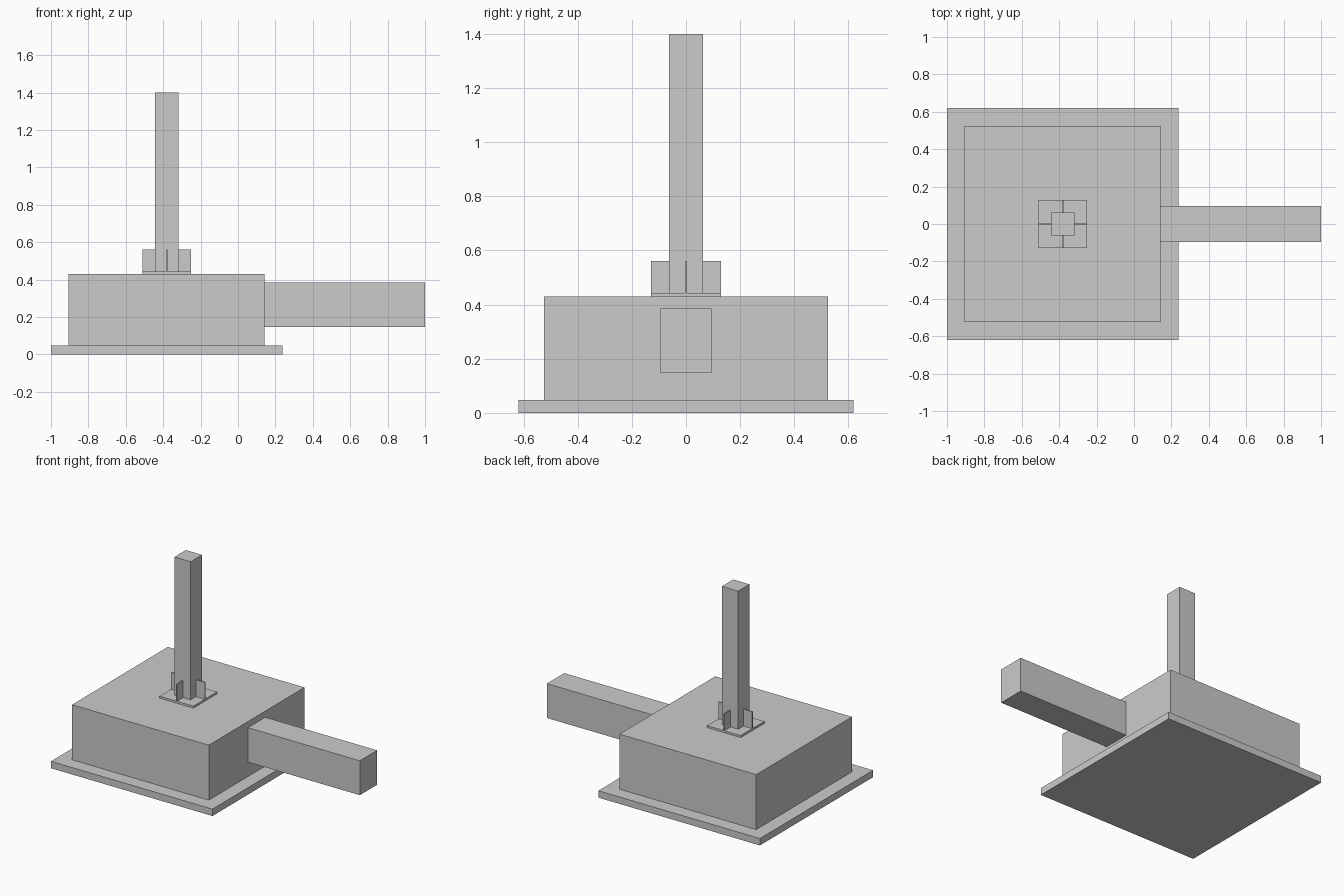
import bpy, bmesh
from mathutils import Matrix, Vector

if "Cube" in bpy.data.objects:
    bpy.data.objects.remove(bpy.data.objects["Cube"])

CX = -0.381  # column axis


def box(name, lo, hi):
    """Axis-aligned box between two corners."""
    lo, hi = Vector(lo), Vector(hi)
    bm = bmesh.new()
    bmesh.ops.create_cube(bm, size=1, matrix=Matrix.Translation((lo + hi) / 2)
                          @ Matrix.Diagonal((*(hi - lo), 1)))
    mesh = bpy.data.meshes.new(name)
    bm.to_mesh(mesh)
    bm.free()
    ob = bpy.data.objects.new(name, mesh)
    bpy.context.collection.objects.link(ob)
    return ob


def square(name, half, z0, z1):
    """Square block centred on the column axis."""
    return box(name, (CX - half, -half, z0), (CX + half, half, z1))


# Stacked footing, base plate and column
square("blinding_slab", 0.619, 0, 0.048)
square("footing_block", 0.524, 0.048, 0.429)
square("base_plate", 0.129, 0.429, 0.443)
square("column", 0.062, 0.443, 1.4)

# Tie beam running out of the footing
box("tie_beam", (0.143, -0.095, 0.148), (1, 0.095, 0.386))

# Thin stiffener plates on the four column faces
T = 0.004
for side, s in (("a", -1), ("b", 1)):
    x = sorted((CX + s * 0.062, CX + s * 0.129))
    y = sorted((s * 0.062, s * 0.129))
    box("stiffener_x_" + side, (x[0], -T, 0.443), (x[1], T, 0.56))
    box("stiffener_y_" + side, (CX - T, y[0], 0.443), (CX + T, y[1], 0.56))
